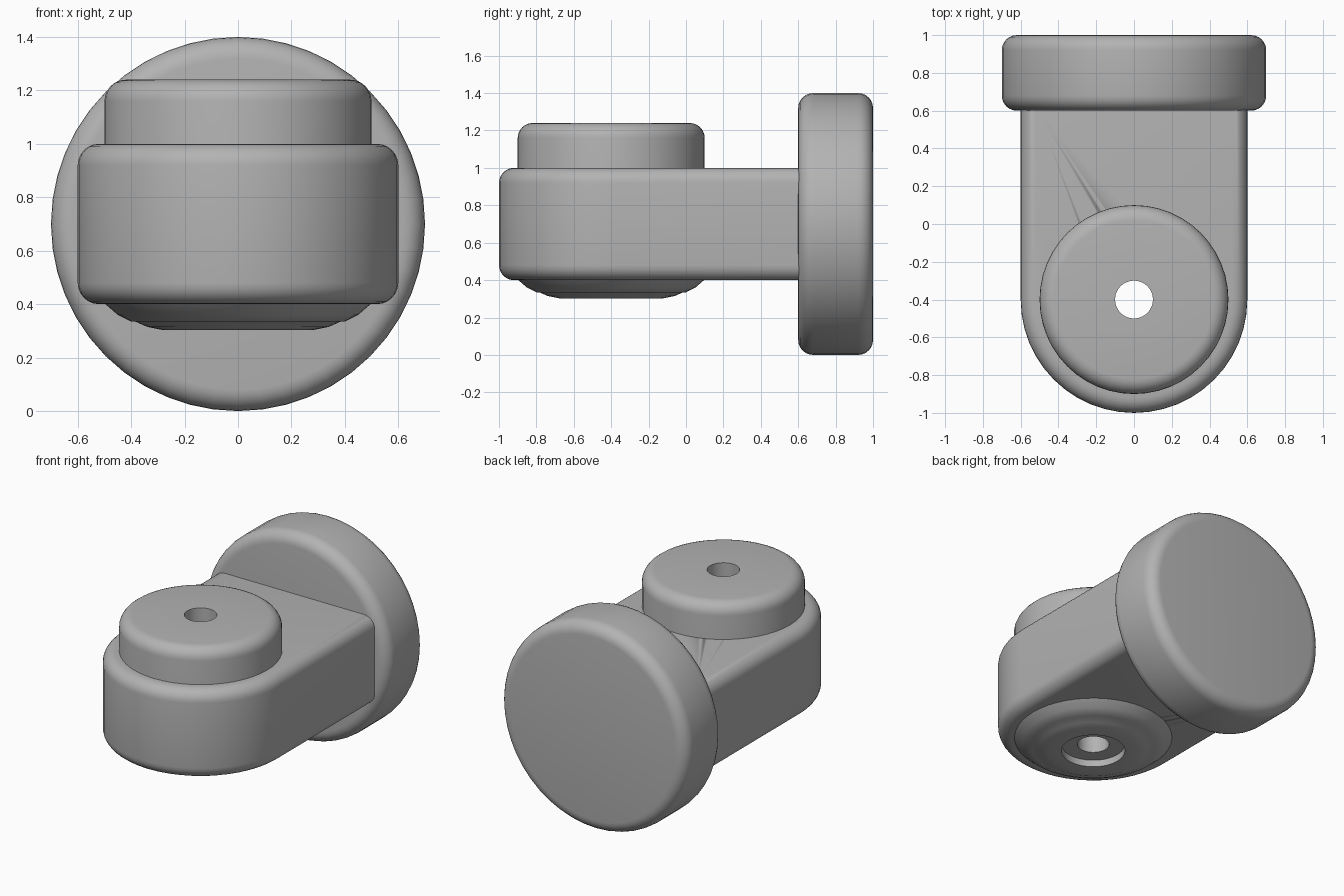
import bpy, bmesh
from math import sin, cos, pi
from mathutils import Matrix, Vector

cube = bpy.data.objects.get("Cube")
if cube:
    bpy.data.objects.remove(cube, do_unlink=True)

GREY = (0.45, 0.45, 0.45, 1)
metal = bpy.data.materials.new("plain grey")
metal.use_nodes = True
metal.diffuse_color = GREY
metal.node_tree.nodes["Principled BSDF"].inputs["Base Color"].default_value = GREY

ROUND = 0.08
PIVOT_Y = -0.4


def finish(name, bm):
    bmesh.ops.recalc_face_normals(bm, faces=bm.faces)
    mesh = bpy.data.meshes.new(name)
    bm.to_mesh(mesh)
    bm.free()
    mesh.materials.append(metal)
    obj = bpy.data.objects.new(name, mesh)
    bpy.context.collection.objects.link(obj)
    bpy.ops.object.select_all(action="DESELECT")
    obj.select_set(True)
    bpy.context.view_layer.objects.active = obj
    bpy.ops.object.shade_smooth_by_angle(angle=pi / 6)
    return obj


def arc(r, z, start, end, size=ROUND, steps=6):
    """Rounded corner of a profile, centred on (r, z)."""
    angles = [start + (end - start) * i / steps for i in range(steps + 1)]
    return [(r + size * cos(a), z + size * sin(a)) for a in angles]


def lathe(name, profile, matrix, closed=False, segments=48):
    """Turn an (r, z) profile about z, then place it."""
    bm = bmesh.new()
    verts = [bm.verts.new((r, 0, z)) for r, z in profile]
    pairs = list(zip(verts, verts[1:]))
    if closed:
        pairs.append((verts[-1], verts[0]))
    edges = [bm.edges.new(p) for p in pairs]
    bmesh.ops.spin(bm, geom=verts + edges, cent=(0, 0, 0), axis=(0, 0, 1),
                   angle=2 * pi, steps=segments)
    bmesh.ops.remove_doubles(bm, verts=bm.verts, dist=0.0005)
    bm.transform(matrix)
    return finish(name, bm)


# Round mounting flange, standing upright at the back
flange = [(0, 0)] + arc(0.62, ROUND, -pi / 2, 0) + arc(0.62, 0.4 - ROUND, 0, pi / 2) + [(0, 0.4)]
lathe("mounting_flange", flange,
      Matrix.Translation((0, 1, 0.7)) @ Matrix.Rotation(pi / 2, 4, "X"))

# Pivot boss with through hole, counterbore and tapered underside
boss = ([(0.1, 1.24)] + arc(0.42, 1.24 - ROUND, pi / 2, 0)
        + [(0.5, 0.403), (0.45, 0.36), (0.4, 0.335), (0.385, 0.335),
           (0.34, 0.315), (0.28, 0.303), (0.2, 0.303), (0.2, 0.35), (0.1, 0.35)])
lathe("pivot_boss", boss, Matrix.Translation((0, PIVOT_Y, 0)), closed=True)

# Arm: a slab with a half-round front end and softened rims
bm = bmesh.new()
outline = [(0.6 * cos(a), PIVOT_Y + 0.6 * sin(a))
           for a in (pi + pi * i / 24 for i in range(25))]
outline += [(0.6, 0.7), (-0.6, 0.7)]
base = bm.faces.new([bm.verts.new((x, y, 0.4)) for x, y in outline])
top = bmesh.ops.extrude_face_region(bm, geom=[base])["geom"]
bmesh.ops.translate(bm, verts=[v for v in top if isinstance(v, bmesh.types.BMVert)],
                    vec=Vector((0, 0, 0.6)))
rims = [e for e in bm.edges if abs(e.verts[0].co.z - e.verts[1].co.z) < 0.01]
bmesh.ops.bevel(bm, geom=rims, offset=ROUND, offset_type="OFFSET", segments=6,
                profile=0.5, affect="EDGES", clamp_overlap=True)
arm = finish("arm", bm)

# Clear the arm around the pivot hole (hidden inside the boss wall)
cutter = lathe("pivot_hole_cutter", [(0, 0.2), (0.15, 0.2), (0.15, 1.2), (0, 1.2)],
               Matrix.Translation((0, PIVOT_Y, 0)))
cutter.hide_render = True
bore = arm.modifiers.new("Pivot bore", "BOOLEAN")
bore.operation = "DIFFERENCE"
bore.solver = "EXACT"
bore.object = cutter
bpy.context.view_layer.objects.active = arm
bpy.ops.object.modifier_apply(modifier=bore.name)
bpy.data.objects.remove(cutter, do_unlink=True)
